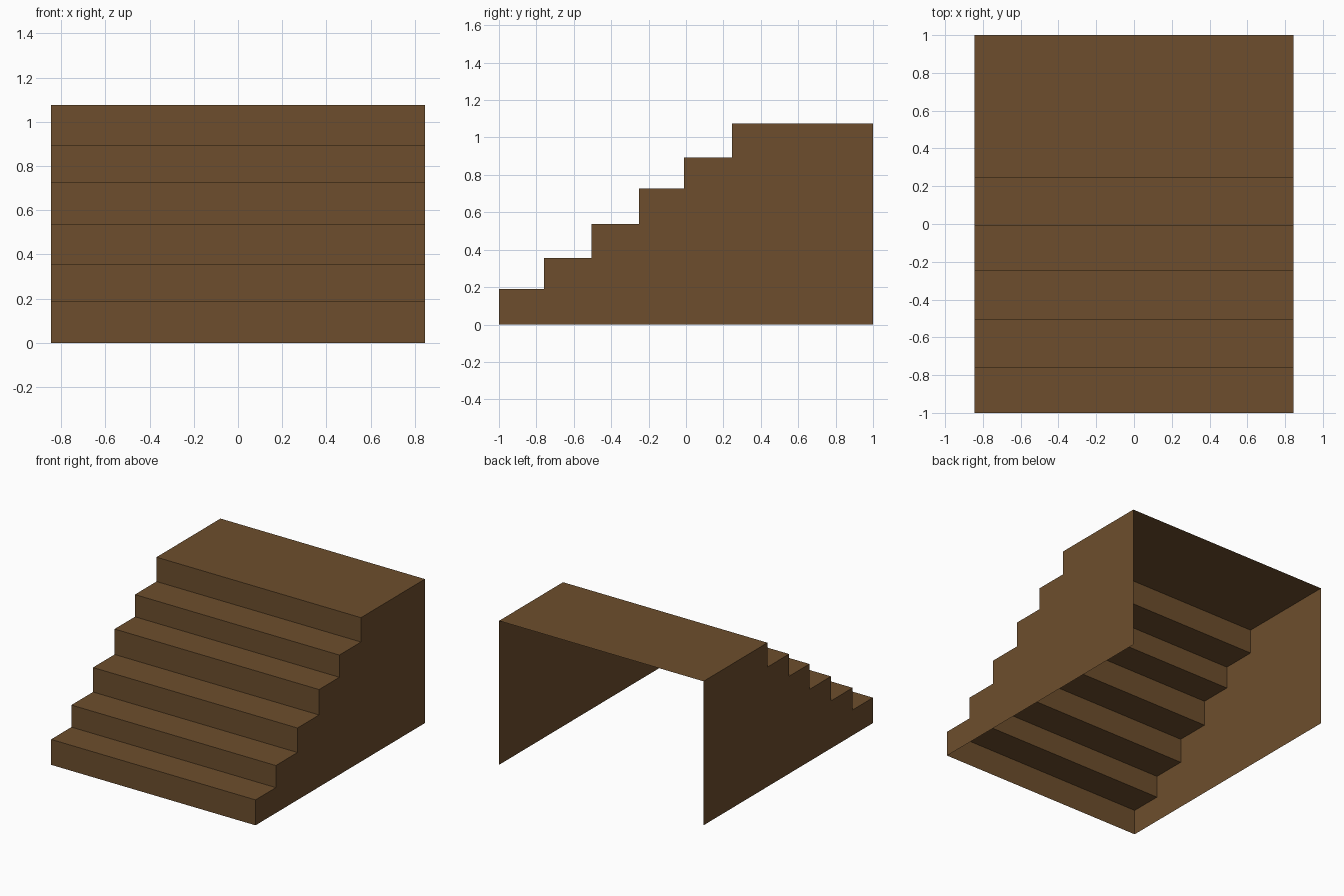
import bpy

cube = bpy.data.objects.get("Cube")
if cube:
    bpy.data.objects.remove(cube, do_unlink=True)

HALF_WIDTH = 0.845
BACK = 1.0
riser_y = [-1.0, -0.76, -0.505, -0.25, -0.01, 0.245]
tread_z = [0.19, 0.355, 0.538, 0.728, 0.894, 1.076]

wood = bpy.data.materials.new("brown wood")
wood.use_nodes = True
colour = (0.153, 0.076, 0.026, 1)
wood.diffuse_color = colour
wood.node_tree.nodes["Principled BSDF"].inputs["Base Color"].default_value = colour


def add_part(name, verts, faces):
    mesh = bpy.data.meshes.new(name)
    mesh.from_pydata(verts, [], faces)
    mesh.materials.append(wood)
    mesh.update()
    obj = bpy.data.objects.new(name, mesh)
    bpy.context.collection.objects.link(obj)
    return obj


# Stepped outline from the front foot up to the back of the landing
profile = [(riser_y[0], 0)]
for i, (y, z) in enumerate(zip(riser_y, tread_z)):
    next_y = riser_y[i + 1] if i + 1 < len(riser_y) else BACK
    profile += [(y, z), (next_y, z)]
count = len(profile)

# Risers, treads and landing as one thin folded sheet, open behind and below
sheet = [(x, y, z) for x in (-HALF_WIDTH, HALF_WIDTH) for y, z in profile]
quads = [(i, i + count, i + count + 1, i + 1) for i in range(count - 1)]
add_part("steps_and_landing", sheet, quads)

# Thin side panels filling the outline down to the ground
outline = profile + [(BACK, 0)]
for name, side in (("left_side_panel", 1), ("right_side_panel", -1)):
    ring = list(range(len(outline)))
    if side > 0:
        ring.reverse()
    add_part(name, [(side * HALF_WIDTH, y, z) for y, z in outline], [ring])
